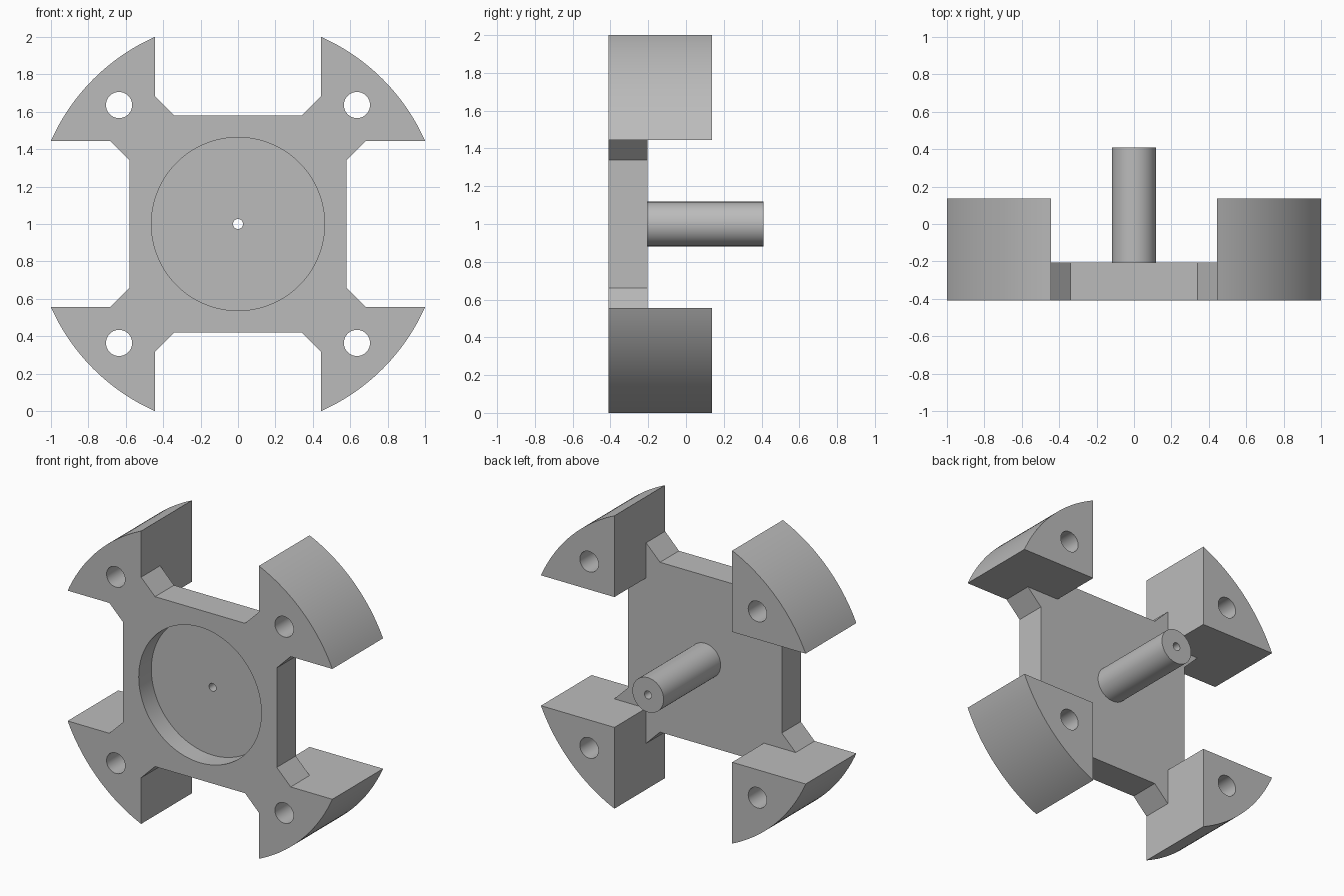
import bpy, bmesh, math
from mathutils import Matrix, Vector

old = bpy.data.objects.get("Cube")
if old:
    bpy.data.objects.remove(old, do_unlink=True)

grey = bpy.data.materials.new("plain grey")
grey.use_nodes = True
grey.diffuse_color = (0.5, 0.5, 0.5, 1)
grey.node_tree.nodes["Principled BSDF"].inputs["Base Color"].default_value = (0.5, 0.5, 0.5, 1)

FRONT, PLATE_BACK, PAD_BACK, PIN_BACK = -0.41, -0.205, 0.137, 0.41
SLOT, RIM = 0.445, 1.0      # slot half width, furthest reach of a pad
CENTRE_Z = 1.0


def extrude(name, outline, y0, y1):
    """Extrude an (x, z) outline about the hub axis from y0 to y1."""
    bm = bmesh.new()
    face = bm.faces.new([bm.verts.new((x, y0, z + CENTRE_Z)) for x, z in outline])
    new = bmesh.ops.extrude_face_region(bm, geom=[face])["geom"]
    moved = [v for v in new if isinstance(v, bmesh.types.BMVert)]
    bmesh.ops.translate(bm, verts=moved, vec=(0, y1 - y0, 0))
    bmesh.ops.recalc_face_normals(bm, faces=bm.faces)
    mesh = bpy.data.meshes.new(name)
    bm.to_mesh(mesh)
    bm.free()
    mesh.materials.append(grey)
    obj = bpy.data.objects.new(name, mesh)
    bpy.context.collection.objects.link(obj)
    return obj


def circle(radius, x=0, z=0, n=64):
    return [(x + radius * math.cos(2 * math.pi * i / n),
             z + radius * math.sin(2 * math.pi * i / n)) for i in range(n)]


def turned(points, quarter):
    rot = Matrix.Rotation(quarter * math.pi / 2, 2)
    return [tuple(rot @ Vector(p)) for p in points]


def combine(target, tool, operation):
    """Apply a boolean and discard the tool."""
    mod = target.modifiers.new(operation.lower(), "BOOLEAN")
    mod.object, mod.operation, mod.solver = tool, operation, "EXACT"
    bpy.context.view_layer.objects.active = target
    bpy.ops.object.modifier_apply(modifier=mod.name)
    bpy.data.objects.remove(tool, do_unlink=True)


# Rounded rim of one corner pad
radius = math.hypot(RIM, SLOT)
start, end = math.atan2(SLOT, RIM), math.atan2(RIM, SLOT)
arc = [(radius * math.cos(a), radius * math.sin(a))
       for a in (start + (end - start) * i / 24 for i in range(25))]

# Plate outline: one quadrant turned four times
quadrant = [(0.58, 0.34), (0.685, SLOT)] + arc + [(SLOT, 0.685), (0.34, 0.58)]
body = extrude("slotted_body", sum((turned(quadrant, q) for q in range(4)), []),
               FRONT, PLATE_BACK)

# Thick corner pads, then the rear shaft
for q in range(4):
    pad = extrude("corner_pad", turned([(SLOT, SLOT)] + arc, q), FRONT, PAD_BACK)
    combine(body, pad, "UNION")
combine(body, extrude("shaft", circle(0.118), PLATE_BACK - 0.03, PIN_BACK), "UNION")

# Front recess, bore and mounting holes
combine(body, extrude("recess", circle(0.463, n=96), FRONT - 0.1, FRONT + 0.136), "DIFFERENCE")
combine(body, extrude("bore", circle(0.027, n=32), -1, 1), "DIFFERENCE")
for x in (-0.636, 0.636):
    for z in (-0.636, 0.636):
        combine(body, extrude("mounting_hole", circle(0.07, x, z, 48), -1, 1), "DIFFERENCE")

# Smooth curved walls, sharp corners
bpy.ops.object.select_all(action="DESELECT")
body.select_set(True)
bpy.context.view_layer.objects.active = body
bpy.ops.object.shade_smooth_by_angle(angle=math.radians(30))
